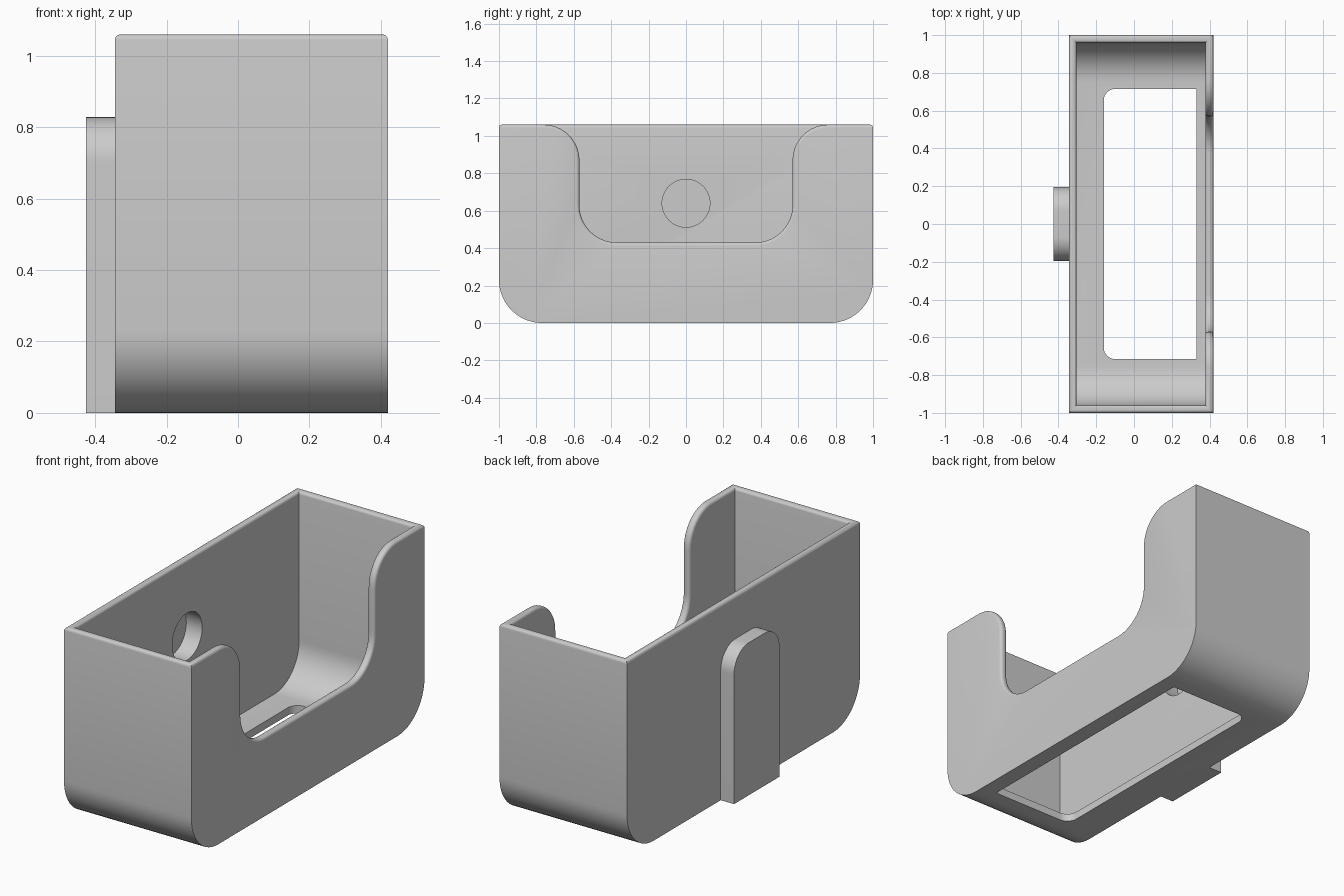
import bpy, bmesh, math

if "Cube" in bpy.data.objects:
    bpy.data.objects.remove(bpy.data.objects["Cube"])

grey = bpy.data.materials.new("plain grey")
grey.diffuse_color = (0.6, 0.6, 0.6, 1)
grey.use_nodes = True
grey.node_tree.nodes["Principled BSDF"].inputs["Base Color"].default_value = grey.diffuse_color


def arc(cx, cy, r, a0, a1, n=14):
    return [(cx + r * math.cos(math.radians(a0 + (a1 - a0) * i / n)),
             cy + r * math.sin(math.radians(a0 + (a1 - a0) * i / n))) for i in range(n + 1)]


def prism(name, pts, lo, hi, axis="x"):
    """Extrude a flat profile along x (profile in y,z) or z (profile in x,y)."""
    bm = bmesh.new()
    place = (lambda p: (lo, p[0], p[1])) if axis == "x" else (lambda p: (p[0], p[1], lo))
    face = bm.faces.new([bm.verts.new(place(p)) for p in pts])
    ext = bmesh.ops.extrude_face_region(bm, geom=[face])
    d = (hi - lo, 0, 0) if axis == "x" else (0, 0, hi - lo)
    bmesh.ops.translate(bm, vec=d, verts=[v for v in ext["geom"] if isinstance(v, bmesh.types.BMVert)])
    bmesh.ops.recalc_face_normals(bm, faces=bm.faces)
    me = bpy.data.meshes.new(name)
    bm.to_mesh(me)
    bm.free()
    me.materials.append(grey)
    ob = bpy.data.objects.new(name, me)
    bpy.context.collection.objects.link(ob)
    return ob


def cut(ob, cutter):
    bpy.context.view_layer.objects.active = ob
    m = ob.modifiers.new("cut", "BOOLEAN")
    m.operation, m.solver, m.object = "DIFFERENCE", "EXACT", cutter
    bpy.ops.object.modifier_apply(modifier=m.name)


def tub(half, bottom, top, r):
    """Upright rectangle with rounded lower corners."""
    return ([(-half, top)] + arc(-half + r, bottom + r, r, 180, 270)
            + arc(half - r, bottom + r, r, 270, 360) + [(half, top)])


TOP = 1.06
XL, XR = -0.345, 0.42

# Holder shell with hollow interior
holder = prism("holder_body", tub(1.0, 0, TOP, 0.23), XL, XR)
hollow = prism("hollow_cutter", tub(0.96, 0.042, 1.3, 0.21), -0.305, 0.378)

# Wide access notch with flared top and rounded bottom
right = arc(0.37, 0.63, 0.20, 270, 360) + arc(0.76, 0.87, 0.19, 180, 90)
right.append((0.76, 1.3))
notch = prism("notch_cutter", right + [(-y, z) for y, z in reversed(right)], 0.35, 0.6)
cut(holder, hollow)
cut(holder, notch)

# Round over the rim, following the notch
bm = bmesh.new()
bm.from_mesh(holder.data)
bmesh.ops.remove_doubles(bm, verts=bm.verts, dist=1e-5)
bm.normal_update()


def is_rim(f):
    c = f.calc_center_median()
    if f.normal.z > 0.99 and c.z > TOP - 0.001:
        return True
    return (abs(f.normal.x) < 0.01 and 0.379 < c.x < 0.419
            and c.z > 0.42 and abs(c.y) < 0.78)


rim = {f for f in bm.faces if is_rim(f)}
edges = [e for e in bm.edges if sum(f in rim for f in e.link_faces) == 1]
bmesh.ops.bevel(bm, geom=edges, offset=0.016, offset_type="OFFSET", segments=4,
                profile=0.5, affect="EDGES", clamp_overlap=False)
bm.to_mesh(holder.data)
bm.free()

# Floor opening, rounded on the mounting side only
opening = prism("opening_cutter",
                [(0.33, -0.715), (0.33, 0.715)] + arc(-0.10, 0.655, 0.06, 90, 180, 8)
                + arc(-0.10, -0.655, 0.06, 180, 270, 8), -0.2, 0.2, "z")
cut(holder, opening)

# Mounting tab on the outside
tab = prism("mounting_tab",
            [(-0.195, 0), (0.195, 0)] + arc(0.07, 0.703, 0.125, 0, 90)
            + arc(-0.07, 0.703, 0.125, 90, 180), -0.425, XL)

# Blind round recess through the wall into the tab
recess = prism("recess_cutter", arc(0, 0.64, 0.128, 0, 360, 48)[:-1], -0.40, -0.2)
cut(holder, recess)
cut(tab, recess)

for c in (hollow, notch, opening, recess):
    bpy.data.objects.remove(c)

for ob in (holder, tab):
    bpy.ops.object.select_all(action="DESELECT")
    ob.select_set(True)
    bpy.context.view_layer.objects.active = ob
    bpy.ops.object.shade_smooth_by_angle(angle=math.radians(30))
